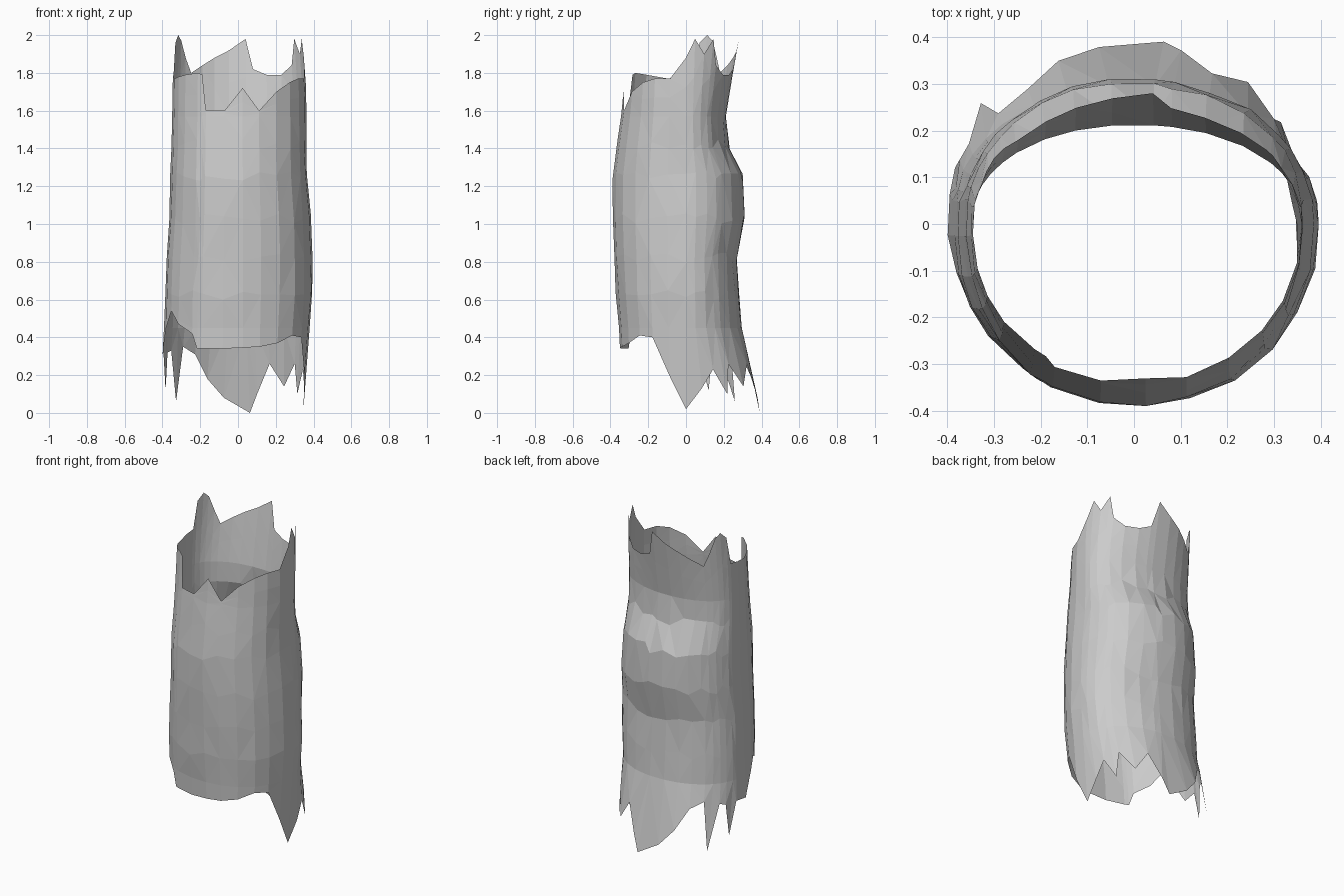
import bpy, bmesh, math, random

random.seed(4)

# Height profiles (z, distance from axis) of the four sides of the shell
FRONT = [(0, .34), (.34, .35), (.45, .355), (.6, .37), (.8, .378), (1.2, .392), (1.4, .368), (1.6, .34), (1.8, .325)]
BACK = [(0, .392), (.2, .365), (.45, .297), (.8, .266), (1.03, .312), (1.27, .302), (1.43, .216), (1.58, .212), (1.8, .25), (2, .285)]
RIGHT = [(0, .345), (.4, .375), (.7, .40), (1, .388), (1.3, .363), (1.7, .362), (2, .34)]
LEFT = [(.05, .39), (.3, .40), (.5, .39), (.8, .38), (1, .367), (1.4, .352), (1.8, .345), (2, .34)]

# Torn edges: angle, bottom height, top height
EDGES = [
    (0, .02, 1.88), (9, .13, 1.98), (20, .23, 1.90), (30, .10, 1.98), (37, .26, 1.84),
    (51, .14, 1.79), (66, .26, 1.79), (78, .10, 1.82), (84, 0, 1.98), (97, .08, 1.92),
    (110, .18, 1.88), (122, .31, 1.84), (135, .35, 1.80), (143, .06, 1.88), (151, .33, 1.97),
    (158, .32, 2.0), (166, .12, 1.96), (171, .32, 1.79), (183, .31, 1.78), (195, .45, 1.77),
    (206, .54, 1.78), (218, .47, 1.79), (234, .42, 1.80), (239, .34, 1.79), (243, .34, 1.60),
    (260, .34, 1.60), (273, .345, 1.72), (286, .35, 1.60), (302, .37, 1.70), (318, .41, 1.75),
    (332, .40, 1.77), (347, .20, 1.77)]


def sample(profile, z):
    if z <= profile[0][0]:
        return profile[0][1]
    for (z0, r0), (z1, r1) in zip(profile, profile[1:]):
        if z <= z1:
            return r0 + (r1 - r0) * (z - z0) / (z1 - z0)
    return profile[-1][1]


def surface_point(angle, z, jitter=0):
    t = math.radians(angle)
    c, s = math.cos(t), math.sin(t)
    # slightly squared section, squarer where the back flares out at the foot
    p = .91 if s < 0 else (.95 if z > .45 else .95 - .2 * (.45 - z) / .45)
    k = 1 + random.uniform(-jitter, jitter)
    return (math.copysign(abs(c) ** p, c) * sample(RIGHT if c > 0 else LEFT, z) * k,
            math.copysign(abs(s) ** p, s) * sample(BACK if s > 0 else FRONT, z) * k, z)


# Torn shell: rows of rings between the two ragged rims
bm = bmesh.new()
columns = []
for angle, low, high in EDGES:
    column = [surface_point(angle, low), surface_point(angle, max(.45, low + .02))]
    for z in (.62, .82, 1.03, 1.25, 1.42):
        column.append(surface_point(angle, z + random.uniform(-.03, .03), .008))
    column += [surface_point(angle, z) for z in (1.57, (1.57 + high) / 2, high)]
    columns.append([bm.verts.new(p) for p in column])

for i, a in enumerate(columns):
    b = columns[(i + 1) % len(columns)]
    for j in range(len(a) - 1):
        bm.faces.new((a[j], b[j], b[j + 1], a[j + 1]))
bmesh.ops.triangulate(bm, faces=bm.faces[:])

mesh = bpy.data.meshes.new("torn_shell")
bm.to_mesh(mesh)
bm.free()
bpy.context.collection.objects.link(bpy.data.objects.new("torn_shell", mesh))
